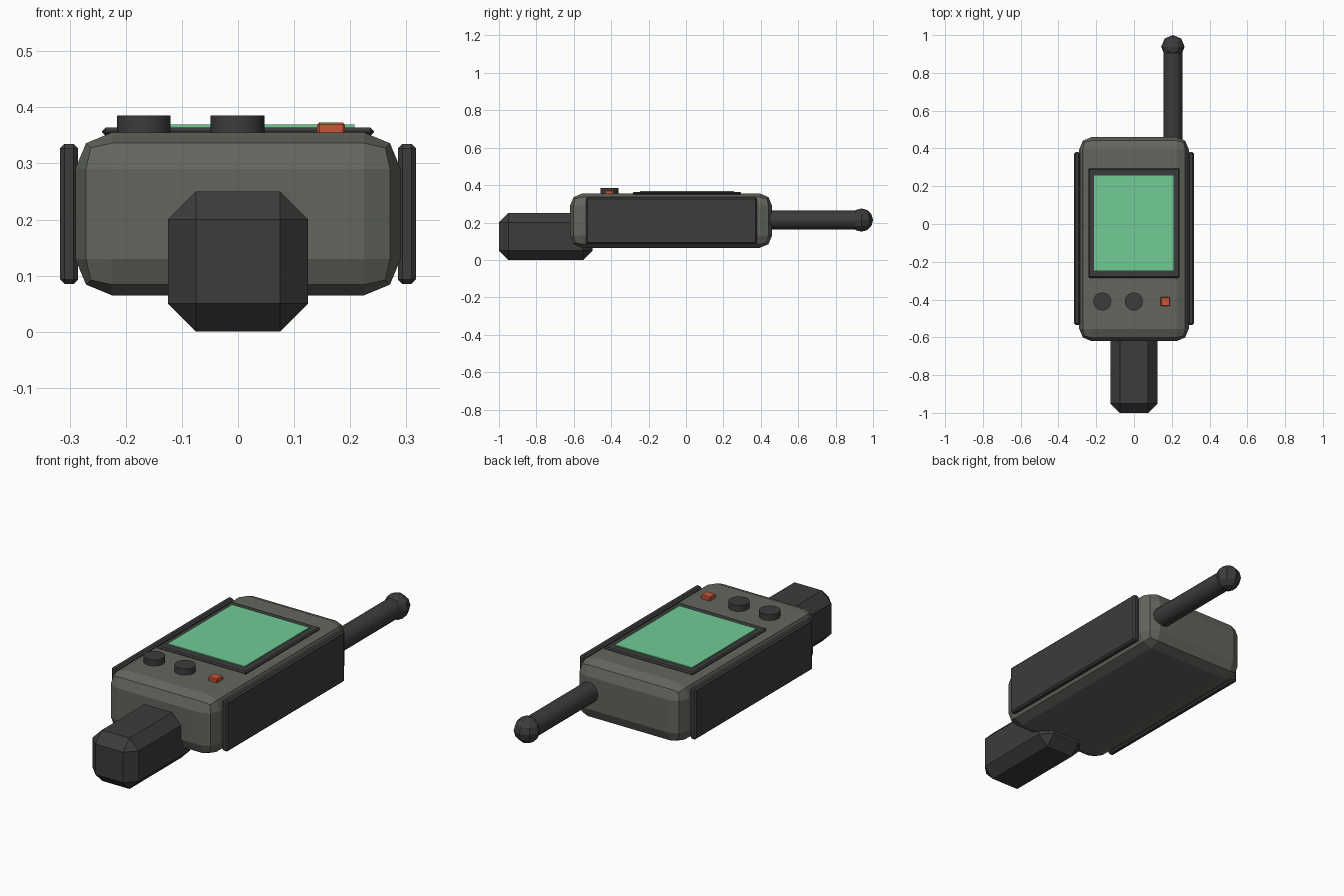
import bpy, math

if "Cube" in bpy.data.objects:
    bpy.data.objects.remove(bpy.data.objects["Cube"])


def material(name, rgb):
    m = bpy.data.materials.new(name)
    m.diffuse_color = (*rgb, 1)
    m.use_nodes = True
    m.node_tree.nodes["Principled BSDF"].inputs["Base Color"].default_value = m.diffuse_color
    return m


CASE = material("grey_green_case", (0.125, 0.13, 0.11))
DARK = material("dark_rubber", (0.045, 0.045, 0.045))
GREEN = material("screen_green", (0.165, 0.60, 0.30))
RED = material("button_red", (0.60, 0.09, 0.04))


def box(name, lo, hi, mat, bevel=0, segments=1):
    """Box between two corners, with optional bevelled edges."""
    bpy.ops.mesh.primitive_cube_add(size=1, location=[(a + b) / 2 for a, b in zip(lo, hi)])
    o = bpy.context.object
    o.name = name
    o.scale = [b - a for a, b in zip(lo, hi)]
    bpy.ops.object.transform_apply(location=False, rotation=False, scale=True)
    o.data.materials.append(mat)
    if bevel:
        mod = o.modifiers.new("bevel", 'BEVEL')
        mod.width = bevel
        mod.segments = segments
    return o


def cylinder(name, loc, radius, depth, mat, sides, rot=(0, 0, 0)):
    bpy.ops.mesh.primitive_cylinder_add(vertices=sides, radius=radius, depth=depth,
                                        location=loc, rotation=rot)
    o = bpy.context.object
    o.name = name
    o.data.materials.append(mat)
    bpy.ops.object.shade_smooth_by_angle(angle=math.radians(40))
    return o


# Main case and handle
box("case", (-0.29, -0.62, 0.065), (0.29, 0.46, 0.355), CASE, 0.065, 2)
box("handle", (-0.125, -1.0, 0.0), (0.125, -0.5, 0.25), DARK, 0.05)

# Side grip plates
for side, s in (("left", -1), ("right", 1)):
    x = sorted((s * 0.285, s * 0.317))
    box(side + "_grip_plate", (x[0], -0.535, 0.085), (x[1], 0.38, 0.335), DARK, 0.008)

# Screen and its frame
box("screen_frame", (-0.242, -0.285, 0.349), (0.242, 0.295, 0.364), DARK, 0.006)
box("screen", (-0.212, -0.245, 0.361), (0.208, 0.257, 0.369), GREEN)

# Knobs and button
for i, x in enumerate((-0.168, -0.001)):
    cylinder(f"knob_{i + 1}", (x, -0.41, 0.365), 0.048, 0.04, DARK, 16)
box("button", (0.141, -0.435, 0.345), (0.191, -0.387, 0.373), RED, 0.004)

# Antenna with ball tip
cylinder("antenna", (0.206, 0.69, 0.213), 0.05, 0.5, DARK, 12, (math.pi / 2, 0, 0))
bpy.ops.mesh.primitive_uv_sphere_add(segments=8, ring_count=6, radius=0.062,
                                     location=(0.206, 0.938, 0.213))
tip = bpy.context.object
tip.name = "antenna_tip"
tip.data.materials.append(DARK)
